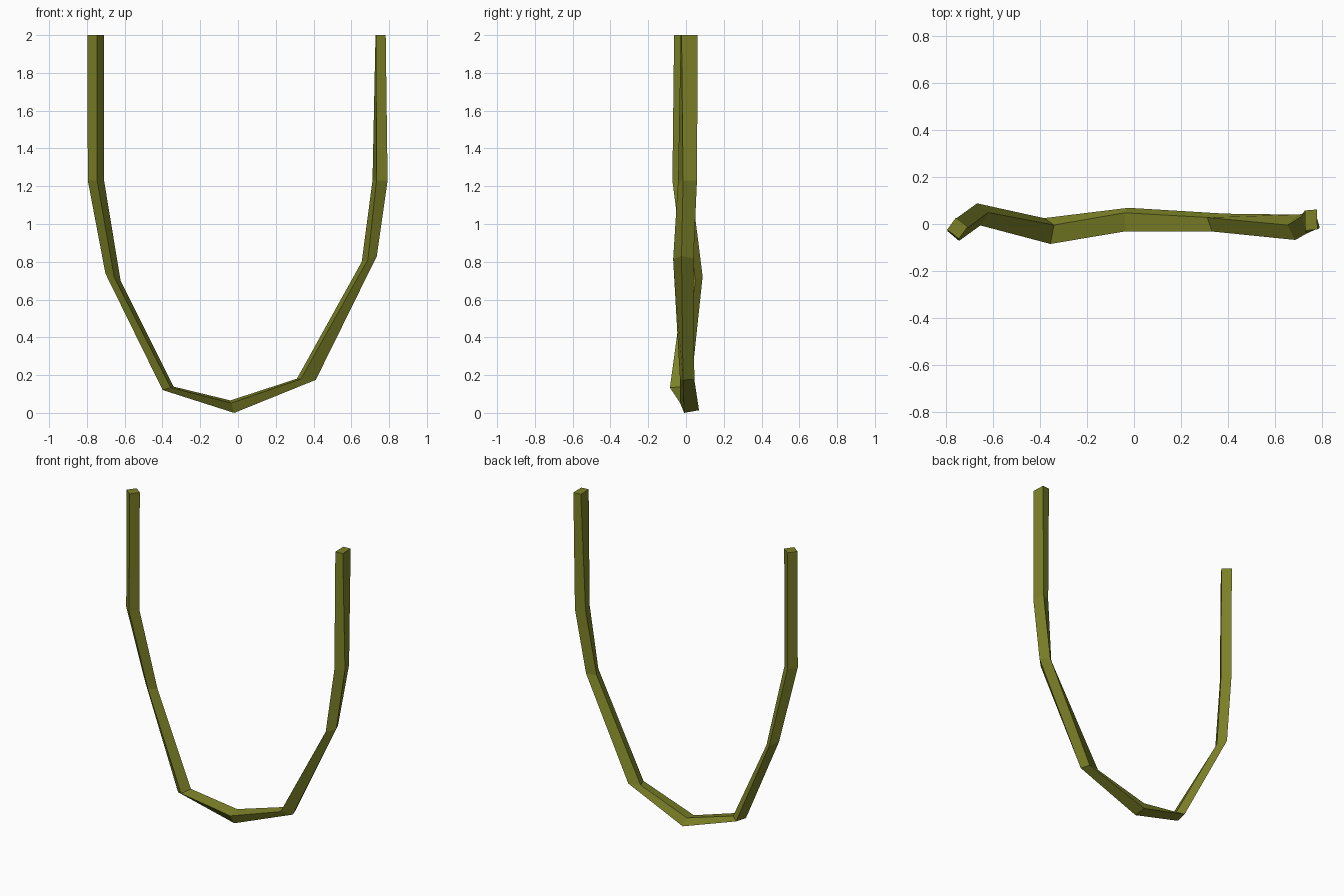
import bpy, bmesh
from math import sin, cos, radians

if "Cube" in bpy.data.objects:
    bpy.data.objects.remove(bpy.data.objects["Cube"])

# Hanging vine: four-sided rings along a U-shaped path
# (centre), (inward half-width in x, z), half-depth in y, twist in degrees
RINGS = [
    ((-0.753, -0.018, 2.00), (0.044, 0.0), 0.045, 8),
    ((-0.752, -0.024, 1.23), (0.043, 0.0), 0.048, 8),
    ((-0.662, 0.041, 0.72), (0.040, -0.018), 0.047, 10),
    ((-0.370, -0.030, 0.13), (0.029, 0.009), 0.055, 25),
    ((-0.030, 0.019, 0.033), (-0.010, 0.033), 0.050, 30),
    ((0.362, 0.006, 0.178), (-0.050, 0.003), 0.038, 30),
    ((0.695, -0.014, 0.815), (-0.040, -0.015), 0.054, 10),
    ((0.752, 0.008, 1.23), (-0.040, 0.0), 0.050, 25),
    ((0.755, 0.017, 2.00), (-0.027, 0.0), 0.045, 42),
]
SIDES = 4


def ring_points(centre, inward, depth, twist):
    angles = [radians(twist + 360 * i / SIDES) for i in range(SIDES)]
    fit = max(abs(cos(a)) for a in angles)
    for a in angles:
        n, d = cos(a) / fit, sin(a) / fit
        yield (centre[0] + inward[0] * n, centre[1] + depth * d,
               centre[2] + inward[1] * n)


bm = bmesh.new()
rings = [[bm.verts.new(p) for p in ring_points(*r)] for r in RINGS]
for a, b in zip(rings, rings[1:]):
    for i in range(SIDES):
        j = (i + 1) % SIDES
        bm.faces.new((a[i], a[j], b[j], b[i]))

# Flat end caps
bm.faces.new(rings[0])
bm.faces.new(rings[-1])
bmesh.ops.recalc_face_normals(bm, faces=bm.faces)

mesh = bpy.data.meshes.new("hanging_vine")
bm.to_mesh(mesh)
bm.free()
vine = bpy.data.objects.new("hanging_vine", mesh)
bpy.context.collection.objects.link(vine)

# Olive green
green = bpy.data.materials.new("olive_green")
green.diffuse_color = (0.2, 0.22, 0.02, 1)
green.use_nodes = True
green.node_tree.nodes["Principled BSDF"].inputs["Base Color"].default_value = green.diffuse_color
mesh.materials.append(green)
